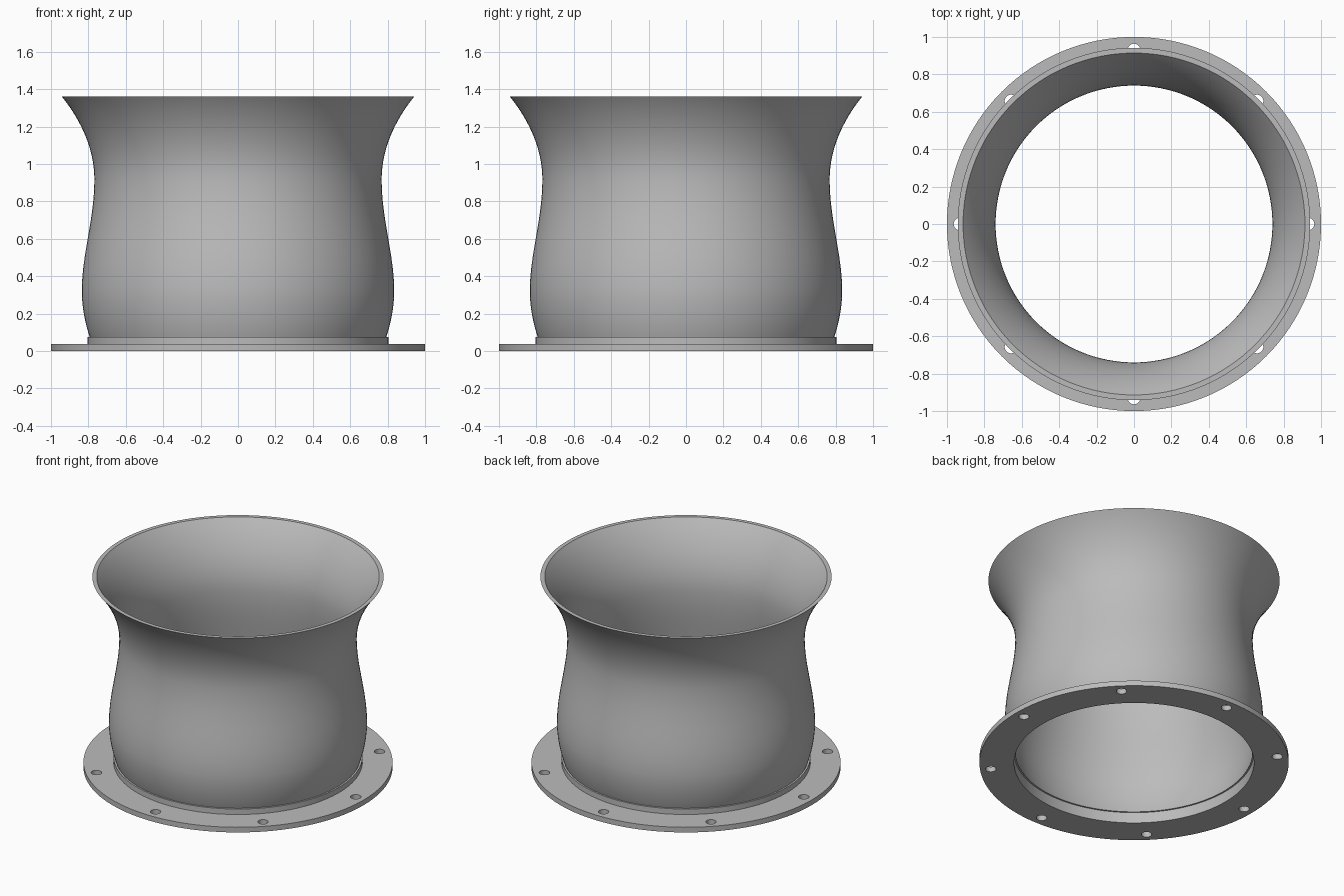
import bpy, bmesh, math
from mathutils import Vector, geometry

cube = bpy.data.objects.get("Cube")
if cube:
    bpy.data.objects.remove(cube)

SEGMENTS = 128
FLANGE_TOP, COLLAR_TOP = 0.037, 0.076
BORE = 0.776

grey = bpy.data.materials.new("light_grey_metal")
grey.use_nodes = True
colour = (0.5, 0.5, 0.5, 1)
grey.diffuse_color = colour
grey.node_tree.nodes["Principled BSDF"].inputs["Base Color"].default_value = colour


def finish(name, bm):
    """Clean the mesh, link it, and smooth all but the sharp edges."""
    bmesh.ops.remove_doubles(bm, verts=bm.verts, dist=0.0001)
    bmesh.ops.recalc_face_normals(bm, faces=bm.faces)
    mesh = bpy.data.meshes.new(name)
    bm.to_mesh(mesh)
    bm.free()
    mesh.materials.append(grey)
    obj = bpy.data.objects.new(name, mesh)
    bpy.context.collection.objects.link(obj)
    bpy.ops.object.select_all(action="DESELECT")
    obj.select_set(True)
    bpy.context.view_layer.objects.active = obj
    bpy.ops.object.shade_smooth_by_angle(angle=math.radians(30))


def lathe(name, profile):
    """Spin a closed (radius, height) profile around z."""
    bm = bmesh.new()
    verts = [bm.verts.new((r, 0, z)) for r, z in profile]
    edges = [bm.edges.new((v, verts[i - 1])) for i, v in enumerate(verts)]
    bmesh.ops.spin(bm, geom=verts + edges, cent=(0, 0, 0), axis=(0, 0, 1),
                   angle=math.tau, steps=SEGMENTS, use_duplicate=False)
    finish(name, bm)


def add_circle(curve, cx, cy, radius, count):
    spline = curve.splines.new("POLY")
    spline.points.add(count - 1)
    spline.use_cyclic_u = True
    for i, p in enumerate(spline.points):
        a = math.tau * i / count
        p.co = (cx + radius * math.cos(a), cy + radius * math.sin(a), 0, 1)


# Flange: flat ring with eight bolt holes
outline = bpy.data.curves.new("flange_outline", "CURVE")
outline.dimensions = "2D"
outline.fill_mode = "BOTH"
outline.extrude = FLANGE_TOP / 2
add_circle(outline, 0, 0, 1.0, SEGMENTS)
add_circle(outline, 0, 0, BORE, SEGMENTS)
for k in range(8):
    a = math.tau * k / 8
    add_circle(outline, 0.93 * math.cos(a), 0.93 * math.sin(a), 0.034, 24)
helper = bpy.data.objects.new("flange_outline", outline)
bpy.context.collection.objects.link(helper)
bpy.context.view_layer.update()
depsgraph = bpy.context.evaluated_depsgraph_get()
filled = bpy.data.meshes.new_from_object(helper.evaluated_get(depsgraph))
bm = bmesh.new()
bm.from_mesh(filled)
bmesh.ops.translate(bm, verts=bm.verts, vec=(0, 0, FLANGE_TOP / 2))
bpy.data.objects.remove(helper)
bpy.data.meshes.remove(filled)
finish("flange", bm)

# Collar: low step between flange and body
lathe("collar", [(BORE, FLANGE_TOP), (0.805, FLANGE_TOP),
                 (0.805, COLLAR_TOP), (BORE, COLLAR_TOP)])

# Body: bulged wall, narrow throat and flared mouth
spans = [
    [(0.793, COLLAR_TOP), (0.815, 0.14), (0.835, 0.23), (0.835, 0.32)],
    [(0.835, 0.32), (0.835, 0.52), (0.768, 0.70), (0.768, 0.92)],
    [(0.768, 0.92), (0.768, 1.10), (0.86, 1.26), (0.942, 1.36)],
]
outer = []
for span in spans:
    points = geometry.interpolate_bezier(*[Vector(p) for p in span], 17)
    outer += [tuple(p) for p in points[:-1]]
outer.append(spans[-1][-1])
inner = [(r - 0.028, z) for r, z in reversed(outer)]
lathe("body", outer + inner)
